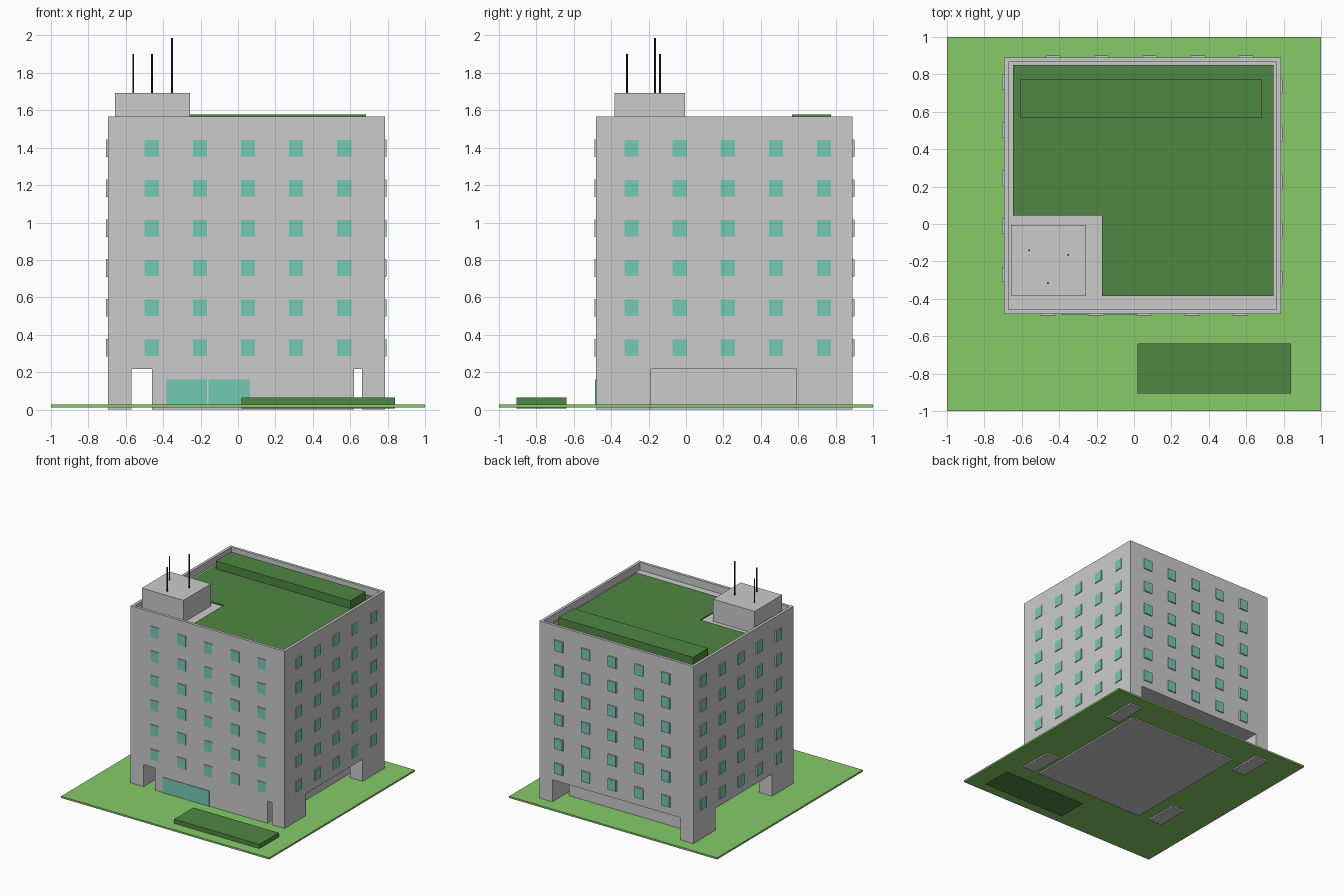
import bpy, bmesh
from mathutils import Matrix, Vector

if "Cube" in bpy.data.objects:
    bpy.data.objects.remove(bpy.data.objects["Cube"])


def material(name, rgb):
    m = bpy.data.materials.new(name)
    m.diffuse_color = (*rgb, 1)
    m.use_nodes = True
    m.node_tree.nodes["Principled BSDF"].inputs["Base Color"].default_value = m.diffuse_color
    return m


GRASS = material("grass", (0.24, 0.60, 0.14))
HEDGE = material("hedge", (0.08, 0.24, 0.055))
GLASS = material("glass", (0.17, 0.60, 0.45))
DARK = material("dark_metal", (0.02, 0.02, 0.02))


def finish(bm, name, mat=None):
    bmesh.ops.recalc_face_normals(bm, faces=bm.faces)
    mesh = bpy.data.meshes.new(name)
    bm.to_mesh(mesh)
    bm.free()
    ob = bpy.data.objects.new(name, mesh)
    bpy.context.collection.objects.link(ob)
    if mat:
        mesh.materials.append(mat)
    return ob


def boxes(name, spans, mat=None):
    """One object from boxes given as (x0, x1, y0, y1, z0, z1)."""
    bm = bmesh.new()
    for x0, x1, y0, y1, z0, z1 in spans:
        centre = Vector((x0 + x1, y0 + y1, z0 + z1)) / 2
        size = Matrix.Diagonal((x1 - x0, y1 - y0, z1 - z0, 1))
        bmesh.ops.create_cube(bm, size=1, matrix=Matrix.Translation(centre) @ size)
    return finish(bm, name, mat)


def extrude_up(bm, faces, h):
    r = bmesh.ops.extrude_face_region(bm, geom=faces, use_keep_orig=True)
    verts = [g for g in r["geom"] if isinstance(g, bmesh.types.BMVert)]
    bmesh.ops.translate(bm, verts=verts, vec=(0, 0, h))


X0, X1, Y0, Y1 = -0.695, 0.786, -0.482, 0.89   # building footprint
BASE, ROOF, TOP = 0.218, 1.50, 1.566

# Lawn and ground hedge
boxes("lawn", [(-1, 1, -1, 1, 0.012, 0.027)], GRASS)
boxes("ground_hedge", [(0.02, 0.84, -0.905, -0.64, 0.005, 0.064)], HEDGE)

# Main block, entrance core and corner legs
boxes("main_block", [(X0, X1, Y0, Y1, BASE, ROOF)])
boxes("entrance_core", [(-0.46, 0.62, Y0, 0.72, 0.0, BASE)])
boxes("corner_legs", [(xa, xb, ya, yb, 0.0, BASE)
                      for xa, xb in ((X0, -0.57), (0.662, X1))
                      for ya, yb in ((Y0, -0.187), (0.59, Y1))])

# Glass double door
boxes("entrance_doors", [(xa, xa + 0.22, Y0 - 0.005, Y0 + 0.02, 0.027, 0.16)
                         for xa in (-0.385, -0.157)], GLASS)

# Parapet ring around the roof
bm = bmesh.new()
loops = []
for d in (0, 0.024):
    loops.append([bm.verts.new((x, y, ROOF)) for x, y in
                  ((X0 + d, Y0 + d), (X1 - d, Y0 + d), (X1 - d, Y1 - d), (X0 + d, Y1 - d))])
ring = []
for i in range(4):
    j = (i + 1) % 4
    ring.append(bm.faces.new((loops[0][i], loops[0][j], loops[1][j], loops[1][i])))
extrude_up(bm, ring, TOP - ROOF)
finish(bm, "parapet")

# L-shaped roof garden
bm = bmesh.new()
outline = [(-0.17, -0.385), (0.745, -0.385), (0.745, 0.85),
           (-0.647, 0.85), (-0.647, 0.045), (-0.17, 0.045)]
face = bm.faces.new([bm.verts.new((x, y, ROOF - 0.003)) for x, y in outline])
extrude_up(bm, [face], 0.012)
finish(bm, "roof_garden", HEDGE)
boxes("roof_hedge", [(-0.61, 0.685, 0.567, 0.775, ROOF, 1.578)], HEDGE)

# Roof plant room with antennas
boxes("plant_room", [(-0.657, -0.256, -0.383, -0.005, ROOF, 1.692)])
bm = bmesh.new()
for x, y, top in ((-0.56, -0.14, 1.90), (-0.352, -0.165, 1.986), (-0.46, -0.315, 1.90)):
    bmesh.ops.create_cone(bm, cap_ends=True, segments=8, radius1=0.005, radius2=0.005,
                          depth=top - 1.69,
                          matrix=Matrix.Translation((x, y, (top + 1.69) / 2)))
finish(bm, "antennas", DARK)


# Window grids: five columns by six rows on each side
def window_grid(side, axis, first, wall, out):
    frames, panes = [], []
    for col in range(5):
        for row in range(6):
            u, z = first + 0.2572 * col, 0.33 + 0.2134 * row
            for store, w, h, depth in ((frames, 0.041, 0.047, out),
                                       (panes, 0.038, 0.044, out * 1.15)):
                a, b = sorted((wall, wall + depth))
                span = (u - w, u + w, a, b) if axis == "x" else (a, b, u - w, u + w)
                store.append((*span, z - h, z + h))
    boxes(side + "_window_frames", frames)
    boxes(side + "_window_panes", panes, GLASS)


window_grid("front", "x", -0.461, Y0, -0.006)
window_grid("back", "x", -0.431, Y1, 0.009)
window_grid("right", "y", -0.291, X1, 0.006)
window_grid("left", "y", -0.270, X0, -0.010)
